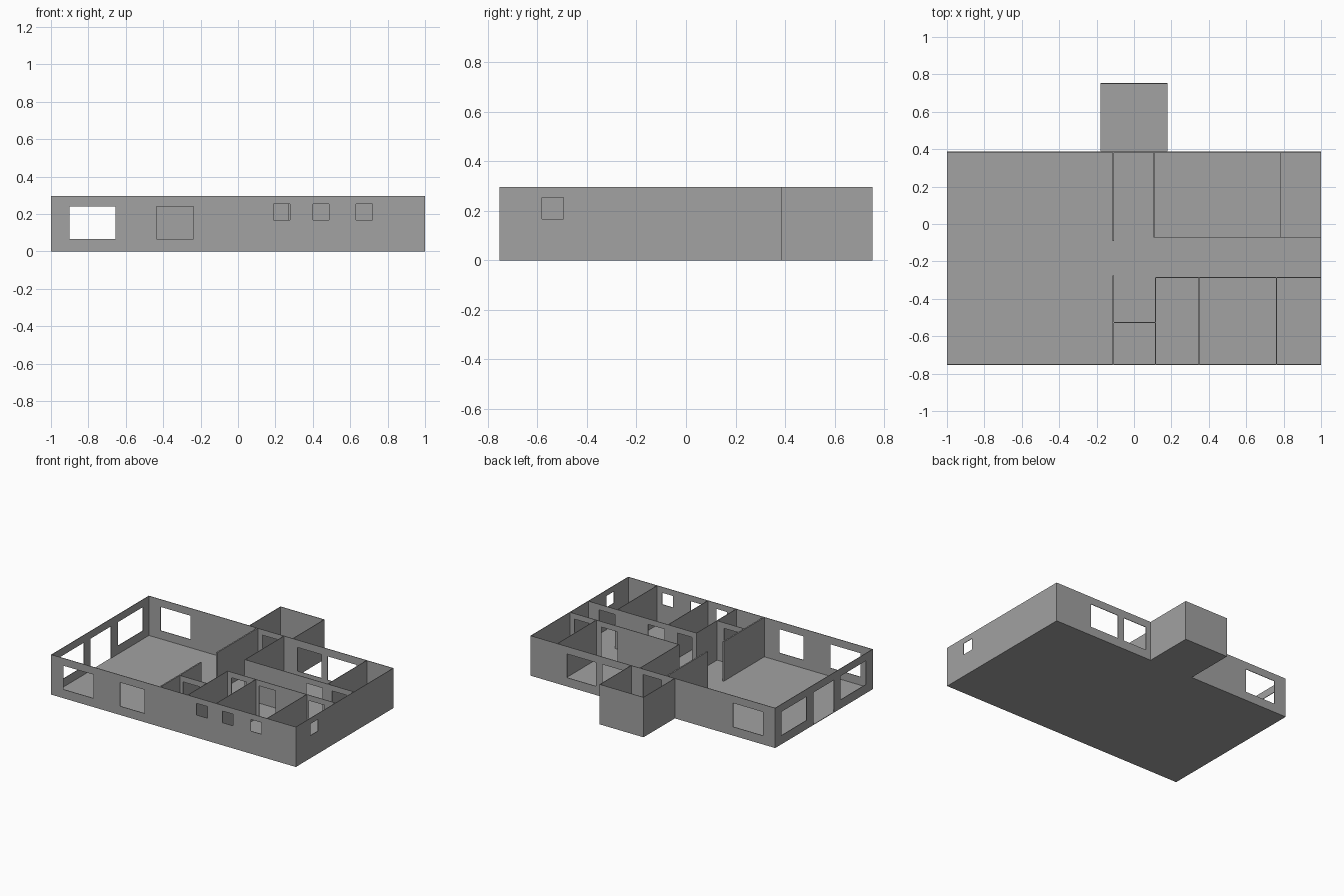
import bpy, bmesh

if "Cube" in bpy.data.objects:
    bpy.data.objects.remove(bpy.data.objects["Cube"])

H = 0.295      # wall height
HEAD = 0.24    # outer window and door head height
DOOR = 0.254   # inner door head height
SILL = 0.065

grey = bpy.data.materials.new("dark_grey")
grey.diffuse_color = (0.36, 0.36, 0.36, 1)
grey.use_nodes = True
grey.node_tree.nodes["Principled BSDF"].inputs["Base Color"].default_value = grey.diffuse_color


def make_object(name, bm, thickness):
    bmesh.ops.recalc_face_normals(bm, faces=bm.faces)
    mesh = bpy.data.meshes.new(name)
    bm.to_mesh(mesh)
    bm.free()
    mesh.materials.append(grey)
    obj = bpy.data.objects.new(name, mesh)
    bpy.context.collection.objects.link(obj)
    mod = obj.modifiers.new("thickness", 'SOLIDIFY')
    mod.thickness = thickness
    mod.offset = 0
    return obj


def wall(name, axis, pos, start, end, openings=(), t=0.004):
    """Wall running along axis, centred on pos; openings are (from, to, bottom, top)."""
    us = sorted({start, end, *[u for o in openings for u in o[:2]]})
    zs = sorted({0.0, H, *[z for o in openings for z in o[2:]]})
    bm = bmesh.new()
    grid = [[bm.verts.new((u, pos, z) if axis == 'x' else (pos, u, z)) for z in zs] for u in us]
    for i in range(len(us) - 1):
        for j in range(len(zs) - 1):
            um, zm = (us[i] + us[i + 1]) / 2, (zs[j] + zs[j + 1]) / 2
            if any(a < um < b and lo < zm < hi for a, b, lo, hi in openings):
                continue
            bm.faces.new((grid[i][j], grid[i + 1][j], grid[i + 1][j + 1], grid[i][j + 1]))
    bmesh.ops.delete(bm, geom=[v for v in bm.verts if not v.link_faces], context='VERTS')
    return make_object(name, bm, t)


def window(a, b):
    return (a, b, SILL, HEAD)


def small_window(a, b):
    return (a, b, 0.167, 0.253)


def door(a, b, head=DOOR):
    return (a, b, 0.0, head)


# Floor slab following the T-shaped plan
bm = bmesh.new()
outline = [(-1, -.753), (1, -.753), (1, .387), (.18, .387), (.18, .753),
           (-.18, .753), (-.18, .387), (-1, .387)]
bm.faces.new([bm.verts.new((x, y, 0.002)) for x, y in outline])
make_object("floor", bm, 0.004)

# Outer walls
wall("front_wall", 'x', -.751, -1, 1,
     [window(-.90, -.655), window(-.437, -.238)] +
     [small_window(x, x + .087) for x in (.19, .40, .632)])
wall("back_wall", 'x', .385, -1, 1,
     [window(-.90, -.655), door(-.07, .08), window(.22, .413), window(.465, .70)])
wall("left_wall", 'y', -.998, -.753, .387,
     [window(-.67, -.375), door(-.298, -.06, HEAD), window(.02, .315)])
wall("right_wall", 'y', .998, -.753, .387, [small_window(-.58, -.495)])

# Entrance porch
wall("porch_back_wall", 'x', .751, -.18, .18)
for side, x in (("left", -.178), ("right", .178)):
    wall(f"porch_{side}_wall", 'y', x, .385, .753)

# Partition between the large room and the hall
wall("hall_partition_back", 'y', -.111, -.09, .385, t=.01)
wall("hall_partition_front", 'y', -.111, -.751, -.275, t=.01)

# Back bedrooms
wall("back_room_side_wall", 'y', .107, -.071, .385)
wall("back_room_corridor_wall", 'x', -.071, .105, .998, [door(.61, .74), door(.82, .96)])
wall("back_room_divider", 'y', .782, -.071, .385)

# Front rooms
wall("front_room_corridor_wall", 'x', -.286, .114, .998,
     [door(.15, .27), door(.375, .51), door(.78, .91)])
for name, x in (("first", .115), ("second", .347), ("third", .762)):
    wall(f"front_room_{name}_divider", 'y', x, -.751, -.286)
wall("small_room_wall", 'x', -.526, -.111, .115, [door(-.08, .055)])
